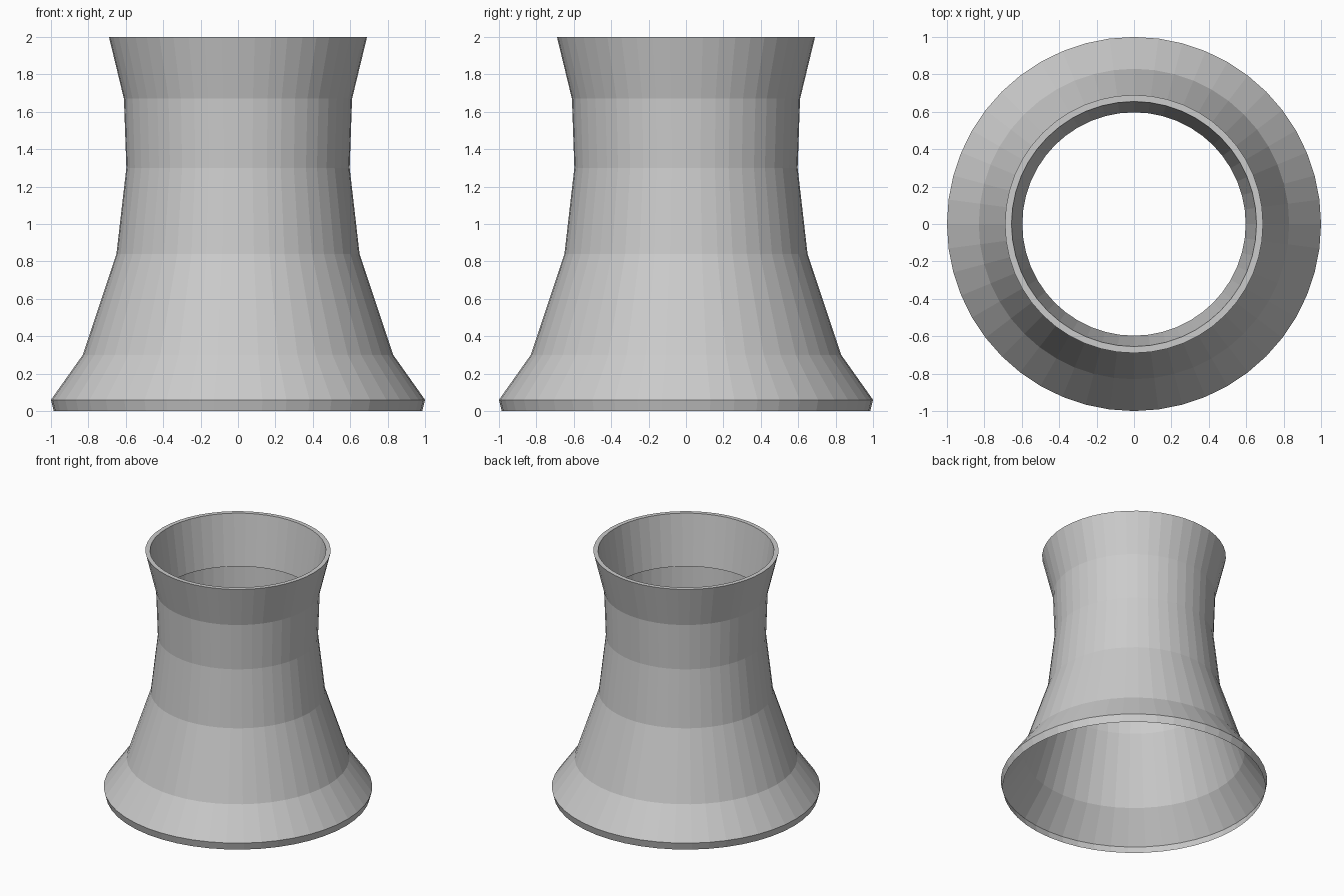
import bpy
import bmesh
from math import cos, sin, tau

SIDES = 48

if "Cube" in bpy.data.objects:
    bpy.data.objects.remove(bpy.data.objects["Cube"])

concrete = bpy.data.materials.new("concrete grey")
concrete.use_nodes = True
grey = (0.6, 0.6, 0.6, 1)
concrete.diffuse_color = grey
concrete.node_tree.nodes["Principled BSDF"].inputs["Base Color"].default_value = grey


def lathe(name, profile):
    """Revolve (radius, height) points around z into a flat-faced shell."""
    bm = bmesh.new()
    rings = [[bm.verts.new((r * cos(tau * i / SIDES), r * sin(tau * i / SIDES), z))
              for i in range(SIDES)] for r, z in profile]
    for low, high in zip(rings, rings[1:]):
        for i in range(SIDES):
            j = (i + 1) % SIDES
            bm.faces.new((low[i], low[j], high[j], high[i]))
    mesh = bpy.data.meshes.new(name)
    bm.to_mesh(mesh)
    bm.free()
    mesh.materials.append(concrete)
    obj = bpy.data.objects.new(name, mesh)
    bpy.context.collection.objects.link(obj)
    return obj


# Thin open shell: foot band, flared skirt, waist, flared neck,
# then over the flat lip and down the inner lining
lathe("cooling_tower_shell", [
    (0.985, 0), (1.0, 0.06), (0.83, 0.30), (0.65, 0.84), (0.597, 1.30),
    (0.61, 1.67), (0.69, 2.0), (0.655, 2.0), (0.597, 1.59),
])
